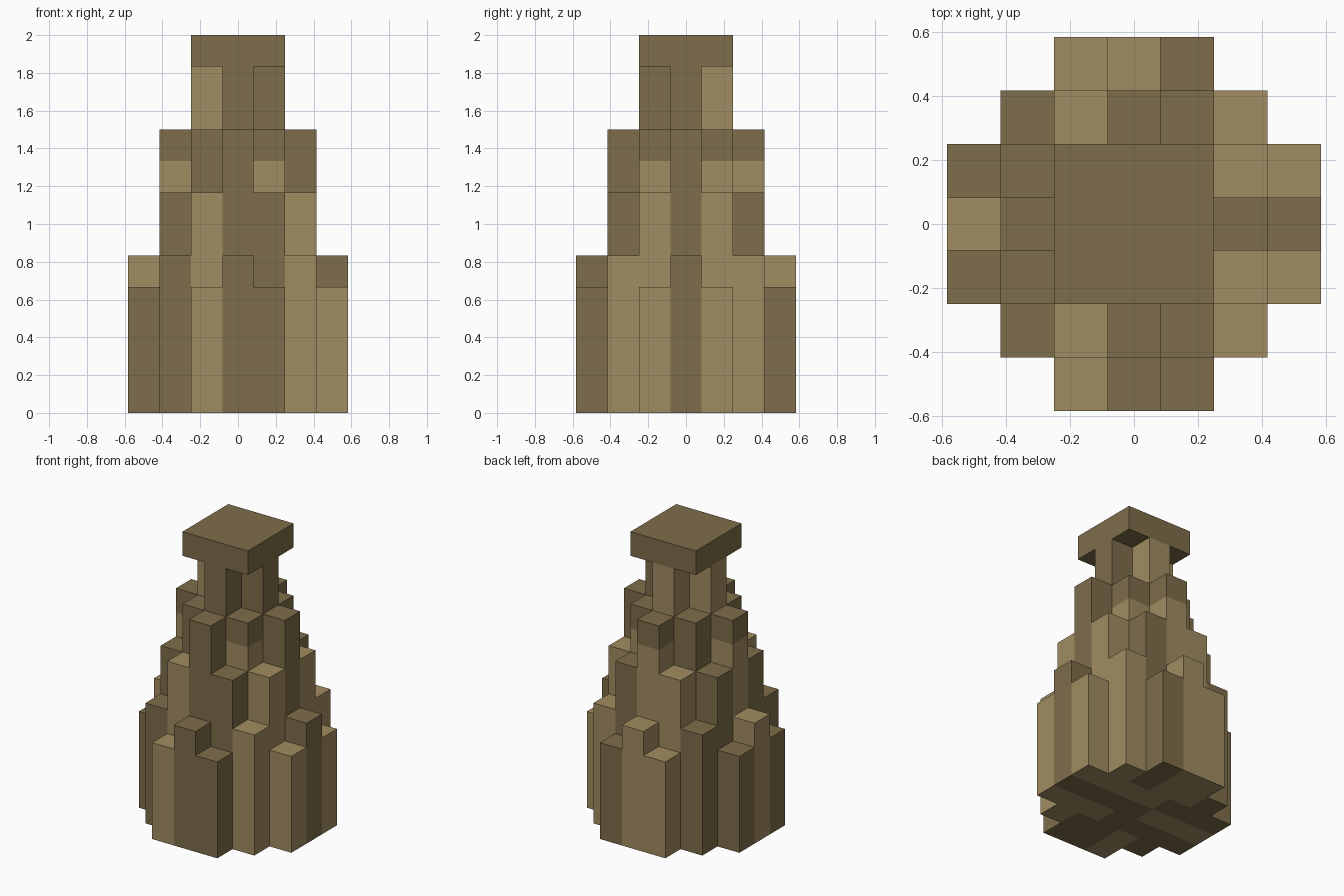
import bpy, bmesh, math
from mathutils import Vector

cube = bpy.data.objects.get("Cube")
if cube:
    bpy.data.objects.remove(cube, do_unlink=True)

U = 1 / 6          # edge of one block
LIGHT, DARK = 0, 1


def material(name, rgb):
    m = bpy.data.materials.new(name)
    m.use_nodes = True
    m.diffuse_color = (*rgb, 1)
    bsdf = m.node_tree.nodes["Principled BSDF"]
    bsdf.inputs["Base Color"].default_value = (*rgb, 1)
    bsdf.inputs["Roughness"].default_value = 0.9
    return m


materials = [material("light_tan", (0.356, 0.262, 0.119)),
             material("dark_tan", (0.209, 0.153, 0.069))]

# Column height in blocks, by sorted distance from the two axes
HEIGHT = {(0, 0): 11, (0, 1): 11, (0, 2): 9, (1, 1): 9,
          (1, 2): 7, (2, 2): 5, (0, 3): 5, (1, 3): 4}

# Column colours, back row to front row (L light, D dark)
COLOURS = ["..LLD..",
           ".DLLDL.",
           "DDDLLLL",
           "LLLDDDD",
           "DDDDLLL",
           ".DLDDL.",
           "..LDD.."]

# Fill the block grid: stepped columns, a dark band and a dark slab on top
blocks = {}
for i in range(-3, 4):
    for j in range(-3, 4):
        for k in range(HEIGHT.get(tuple(sorted((abs(i), abs(j)))), 0)):
            light = COLOURS[3 - j][i + 3] == "L" and k != 8
            blocks[i, j, k] = LIGHT if light else DARK
        if max(abs(i), abs(j)) <= 1:
            blocks[i, j, 11] = DARK


def build(name, low, high):
    """Mesh the exposed block faces between two layers, then merge flat areas."""
    bm = bmesh.new()
    for (i, j, k), colour in blocks.items():
        if not low <= k < high:
            continue
        centre = Vector((i, j, k + 0.5))
        for axis in range(3):
            for sign in (-1, 1):
                n = Vector((0, 0, 0))
                n[axis] = sign
                if (i + int(n.x), j + int(n.y), k + int(n.z)) in blocks:
                    continue
                a = Vector((0, 0, 0))
                a[(axis + 1) % 3] = 0.5
                b = n.cross(a)
                mid = centre + n * 0.5
                corners = [mid - a - b, mid + a - b, mid + a + b, mid - a + b]
                face = bm.faces.new([bm.verts.new(c * U) for c in corners])
                face.material_index = colour
    bmesh.ops.remove_doubles(bm, verts=bm.verts, dist=0.001)
    bmesh.ops.dissolve_limit(bm, angle_limit=math.radians(1), verts=bm.verts,
                             edges=bm.edges, delimit={'MATERIAL'})
    bm.normal_update()
    mesh = bpy.data.meshes.new(name)
    for m in materials:
        mesh.materials.append(m)
    bm.to_mesh(mesh)
    bm.free()
    bpy.context.collection.objects.link(bpy.data.objects.new(name, mesh))


build("stepped_base", 0, 9)
build("neck", 9, 11)
build("top_slab", 11, 12)
